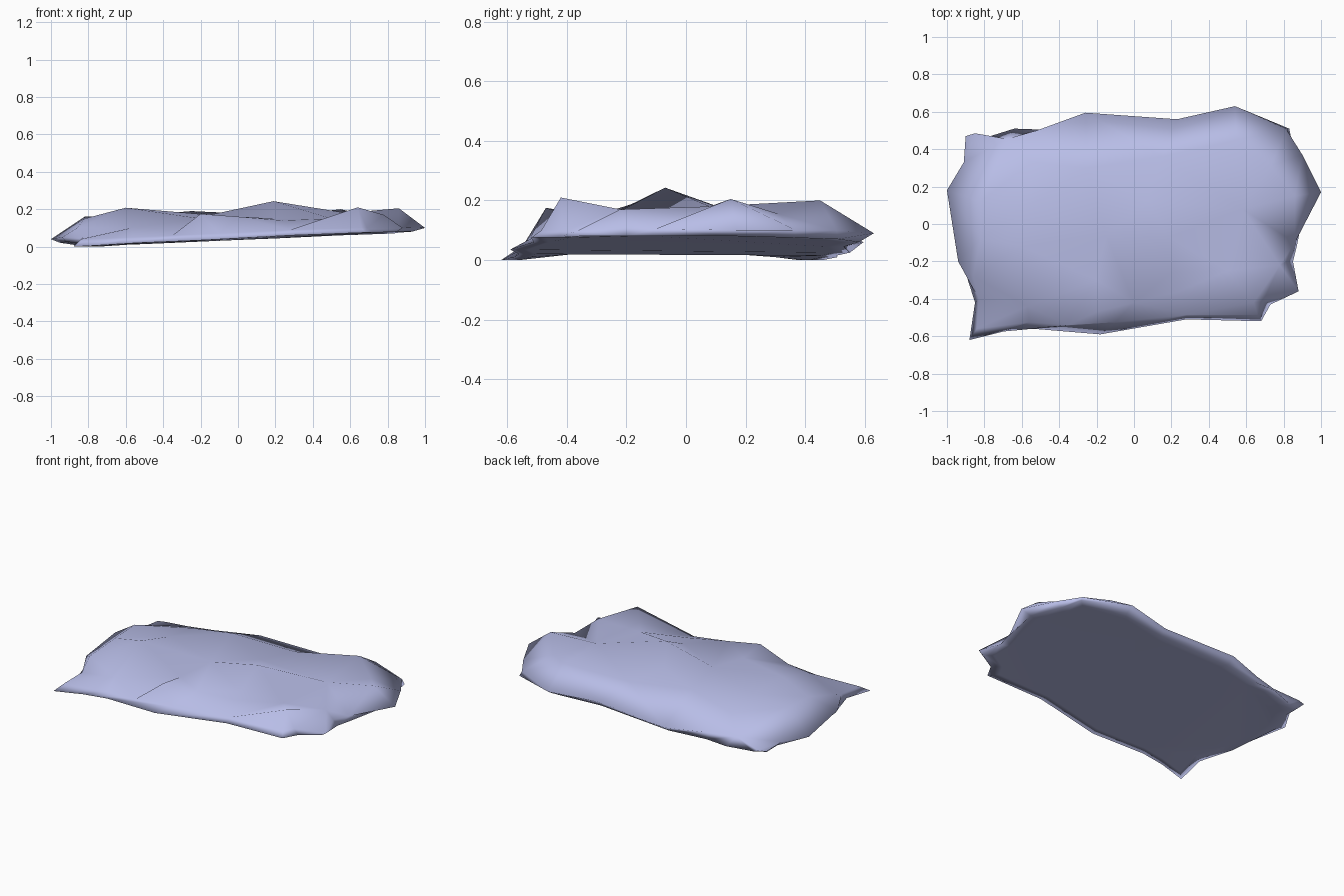
import bpy
import bmesh
from mathutils import Vector
from mathutils.geometry import delaunay_2d_cdt

cube = bpy.data.objects.get("Cube")
if cube:
    bpy.data.objects.remove(cube, do_unlink=True)

# Upper rim of the slab, counter-clockwise from the front right corner
upper_rim = [
    (-.84, -.56, .04), (-.56, -.525, .05), (-.35, -.54, .06), (-.1, -.525, .07),
    (.28, -.485, .09), (.66, -.485, .1), (.69, -.415, .1), (.88, -.36, .1),
    (.82, -.2, .11), (.86, -.1, .105), (1, .17, .1), (.9, .37, .1),
    (.815, .505, .1), (.54, .63, .09), (.23, .56, .08), (-.26, .595, .06),
    (-.52, .5, .06), (-.68, .455, .06), (-.85, .485, .03), (-.9, .47, .03),
    (-.91, .33, .04), (-1, .18, .04), (-.94, -.2, .05), (-.83, -.4, .05)]

# Outline of the underside, paired point by point with the rim
lower_rim = [
    (-.88, -.62, 0), (-.7, -.575, .01), (-.54, -.56, .02), (-.18, -.59, .035),
    (.28, -.51, .06), (.68, -.52, .075), (.73, -.43, .075), (.85, -.36, .08),
    (.85, -.2, .08), (.87, -.12, .08), (.93, .17, .08), (.86, .36, .075),
    (.83, .51, .07), (.54, .58, .06), (.23, .53, .045), (-.26, .55, .025),
    (-.5, .505, .015), (-.64, .51, .01), (-.8, .46, 0), (-.87, .42, 0),
    (-.88, .33, .01), (-.95, .18, .02), (-.92, -.2, .025), (-.85, -.42, .02)]

# High points of the top, then the hollows between them
peaks = [(.64, -.42, .21), (.19, -.07, .243), (.86, .15, .205), (.55, .45, .2),
         (-.6, -.12, .208), (-.2, -.47, .175), (-.25, .3, .19), (-.82, .12, .16)]
hollows = [(.24, -.36, .14), (0, -.42, .16), (-.57, -.44, .1), (-.86, -.28, .1),
           (-.82, -.08, .15), (-.15, -.06, .17), (.78, -.22, .17), (.58, .08, .18),
           (.73, .31, .155), (.15, .36, .155), (-.55, .1, .165), (-.55, .33, .13),
           (.5, -.25, .15), (.2, -.26, .15), (-.2, -.3, .15), (.07, .12, .175)]


def make_material(name, color):
    material = bpy.data.materials.new(name)
    material.use_nodes = True
    material.diffuse_color = color
    shader = material.node_tree.nodes["Principled BSDF"]
    shader.inputs["Base Color"].default_value = color
    shader.inputs["Roughness"].default_value = .8
    return material


bm = bmesh.new()

# Top surface, triangulated inside the rim
count = len(upper_rim)
points = upper_rim + peaks + hollows
top = [bm.verts.new(p) for p in points]
loop = [(i, (i + 1) % count) for i in range(count)]
flat = [Vector(p[:2]) for p in points]
triangles = delaunay_2d_cdt(flat, loop, [list(range(count))], 1, 1e-5)[2]
for triangle in triangles:
    bm.faces.new([top[i] for i in triangle])

# Edge band and a narrow border leading to the flat underside
base = [bm.verts.new(p) for p in lower_rim]
inner = [bm.verts.new((x * .93, y * .9, z)) for x, y, z in lower_rim]
for i, j in loop:
    bm.faces.new((base[i], base[j], top[j], top[i]))
    bm.faces.new((inner[i], inner[j], base[j], base[i]))
underside = bm.faces.new(inner[::-1])
bmesh.ops.recalc_face_normals(bm, faces=bm.faces[:])
bmesh.ops.triangulate(bm, faces=[underside])

# Smooth rock object
mesh = bpy.data.meshes.new("flat_rock")
for face in bm.faces:
    face.smooth = True
bm.to_mesh(mesh)
bm.free()
mesh.materials.append(make_material("pale lavender stone", (.48, .51, .8, 1)))
rock = bpy.data.objects.new("flat_rock", mesh)
bpy.context.collection.objects.link(rock)
